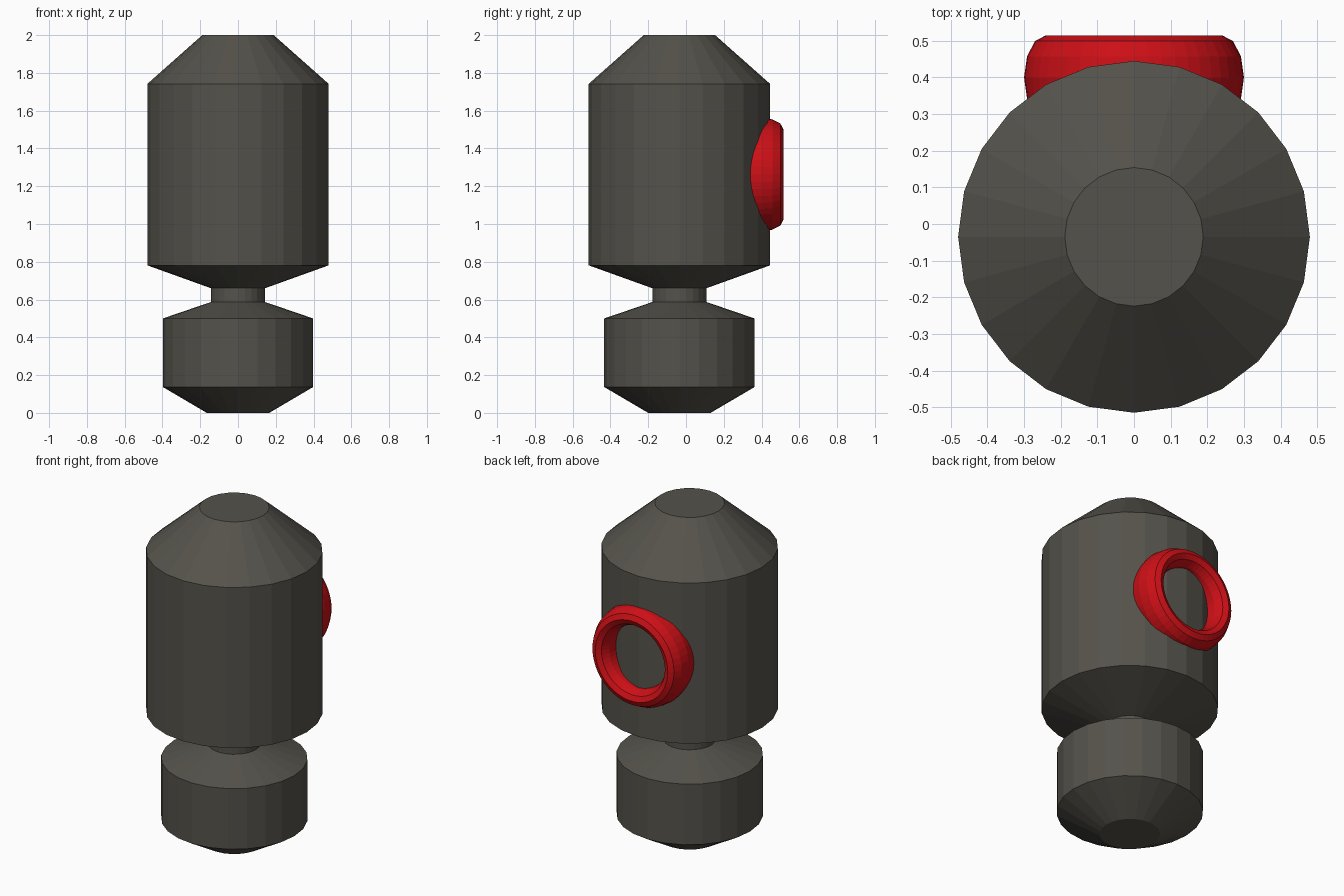
import bpy, bmesh
from math import cos, sin, tau, radians

if "Cube" in bpy.data.objects:
    bpy.data.objects.remove(bpy.data.objects["Cube"])

BODY_Y = -0.035


def make_object(name, bm, rgb):
    bmesh.ops.recalc_face_normals(bm, faces=bm.faces[:])
    mesh = bpy.data.meshes.new(name)
    bm.to_mesh(mesh)
    bm.free()
    mat = bpy.data.materials.new(name + "_material")
    mat.diffuse_color = (*rgb, 1)
    mat.use_nodes = True
    mat.node_tree.nodes["Principled BSDF"].inputs["Base Color"].default_value = mat.diffuse_color
    mesh.materials.append(mat)
    obj = bpy.data.objects.new(name, mesh)
    bpy.context.collection.objects.link(obj)
    return obj


def revolve(profile, sides, closed=False):
    """Revolve (radius, height) points around z; open profiles get flat end caps."""
    bm = bmesh.new()
    rings = [[bm.verts.new((r * cos(tau * i / sides), r * sin(tau * i / sides), z))
              for i in range(sides)] for r, z in profile]
    pairs = list(zip(rings, rings[1:]))
    if closed:
        pairs.append((rings[-1], rings[0]))
    else:
        bm.faces.new(rings[0][::-1])
        bm.faces.new(rings[-1])
    for a, b in pairs:
        for i in range(sides):
            j = (i + 1) % sides
            bm.faces.new((a[i], a[j], b[j], b[i]))
    return bm


# Body: base drum, narrow neck and tall upper drum in one lathe profile
body_profile = [(0.165, 0), (0.398, 0.137), (0.398, 0.5), (0.143, 0.587),
                (0.143, 0.66), (0.48, 0.781), (0.48, 1.742), (0.189, 2.0)]
body = make_object("body", revolve(body_profile, 24), (0.09, 0.085, 0.07))
body.location.y = BODY_Y

# Red ring on the back: torus stretched along its axis
section = [(0.24 + 0.06 * cos(tau * k / 12), 0.115 * sin(tau * k / 12)) for k in range(12)]
ring = make_object("back_ring", revolve(section, 48, closed=True), (0.6, 0.005, 0.008))
ring.rotation_euler.x = radians(-90)
ring.location = (0, 0.4, 1.262)
